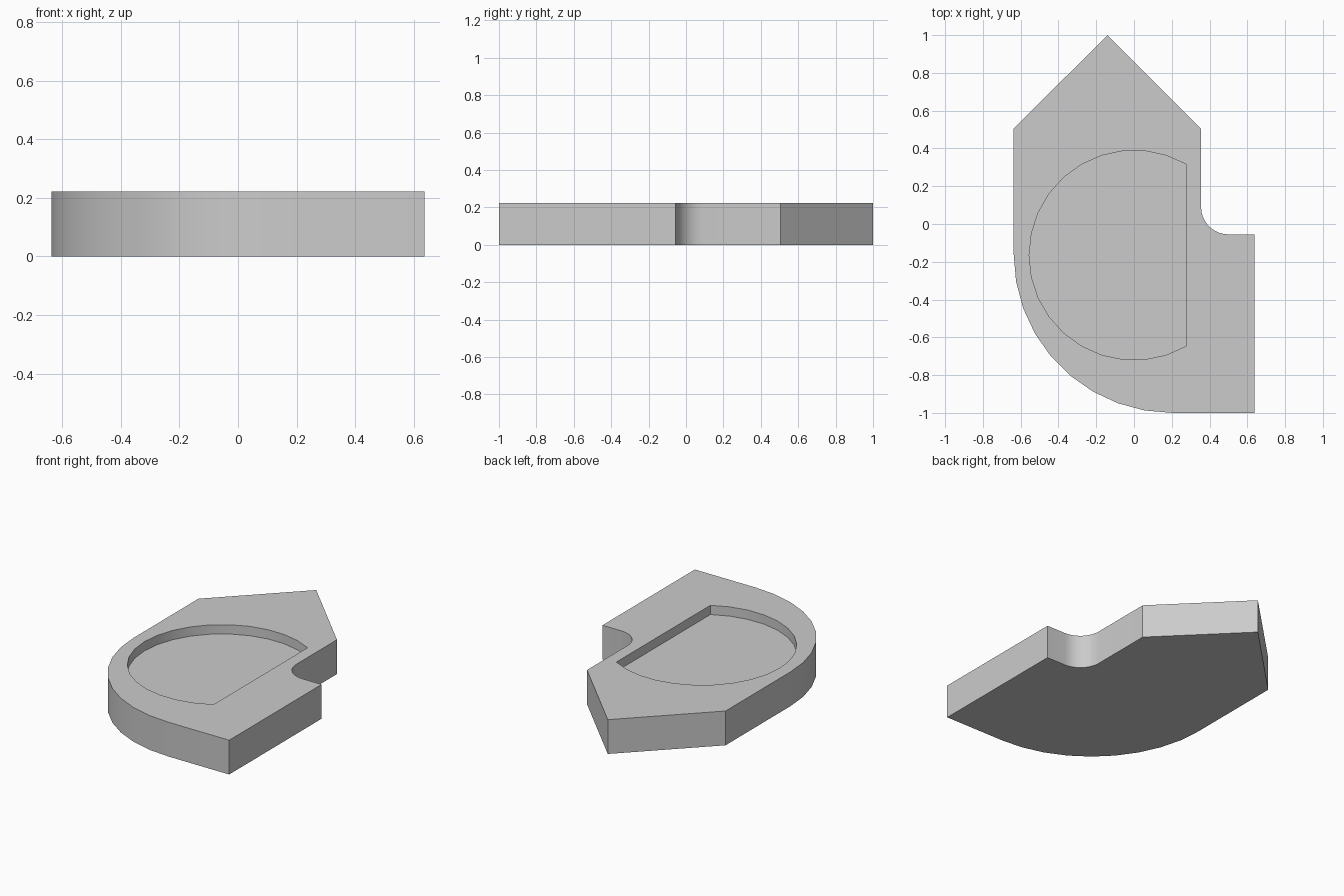
import bpy
import bmesh
from math import sin, cos, radians

if "Cube" in bpy.data.objects:
    bpy.data.objects.remove(bpy.data.objects["Cube"])

HEIGHT = 0.222
POCKET_FLOOR = 0.162


def arc(cx, cy, r, start, end, steps):
    """Points along a circular arc, angles in degrees."""
    angles = [radians(start + (end - start) * i / steps) for i in range(steps + 1)]
    return [(cx + r * cos(a), cy + r * sin(a)) for a in angles]


def prism(name, outline, z0, z1):
    """Extrude a flat counter-clockwise outline into a solid."""
    bm = bmesh.new()
    base = bm.faces.new([bm.verts.new((x, y, z0)) for x, y in outline])
    out = bmesh.ops.extrude_face_region(bm, geom=[base], use_keep_orig=True)
    top = [v for v in out["geom"] if isinstance(v, bmesh.types.BMVert)]
    bmesh.ops.translate(bm, verts=top, vec=(0, 0, z1 - z0))
    bmesh.ops.recalc_face_normals(bm, faces=bm.faces)
    mesh = bpy.data.meshes.new(name)
    bm.to_mesh(mesh)
    bm.free()
    obj = bpy.data.objects.new(name, mesh)
    bpy.context.collection.objects.link(obj)
    return obj


grey = bpy.data.materials.new("plain_grey")
grey.use_nodes = True
grey.diffuse_color = (0.6, 0.6, 0.6, 1)
grey.node_tree.nodes["Principled BSDF"].inputs["Base Color"].default_value = (0.6, 0.6, 0.6, 1)

# Plate: pointed back, rounded front right corner, filleted notch on the left
outline = [(0.355, 0.505), (-0.14, 1.0), (-0.637, 0.505)]
outline += arc(0.203, -0.16, 0.84, 180, 270, 9)
outline += [(0.637, -1.0), (0.637, -0.055)]
outline += arc(0.5, 0.09, 0.145, 270, 180, 9)
plate = prism("plate", outline, 0, HEIGHT)
plate.data.materials.append(grey)

# Shallow pocket: a circle cut off by a straight chord
cutter = prism("pocket_cutter", arc(0, -0.165, 0.555, 60, 300, 20), POCKET_FLOOR, HEIGHT + 0.1)
cutter.data.materials.append(grey)
cutter.hide_render = True

bpy.context.view_layer.objects.active = plate
cut = plate.modifiers.new("pocket", 'BOOLEAN')
cut.operation = 'DIFFERENCE'
cut.solver = 'EXACT'
cut.object = cutter
bpy.ops.object.modifier_apply(modifier=cut.name)
bpy.data.objects.remove(cutter)

# Smooth curved walls, crisp corners
bpy.ops.object.select_all(action='DESELECT')
plate.select_set(True)
bpy.ops.object.shade_smooth_by_angle(angle=radians(30))
